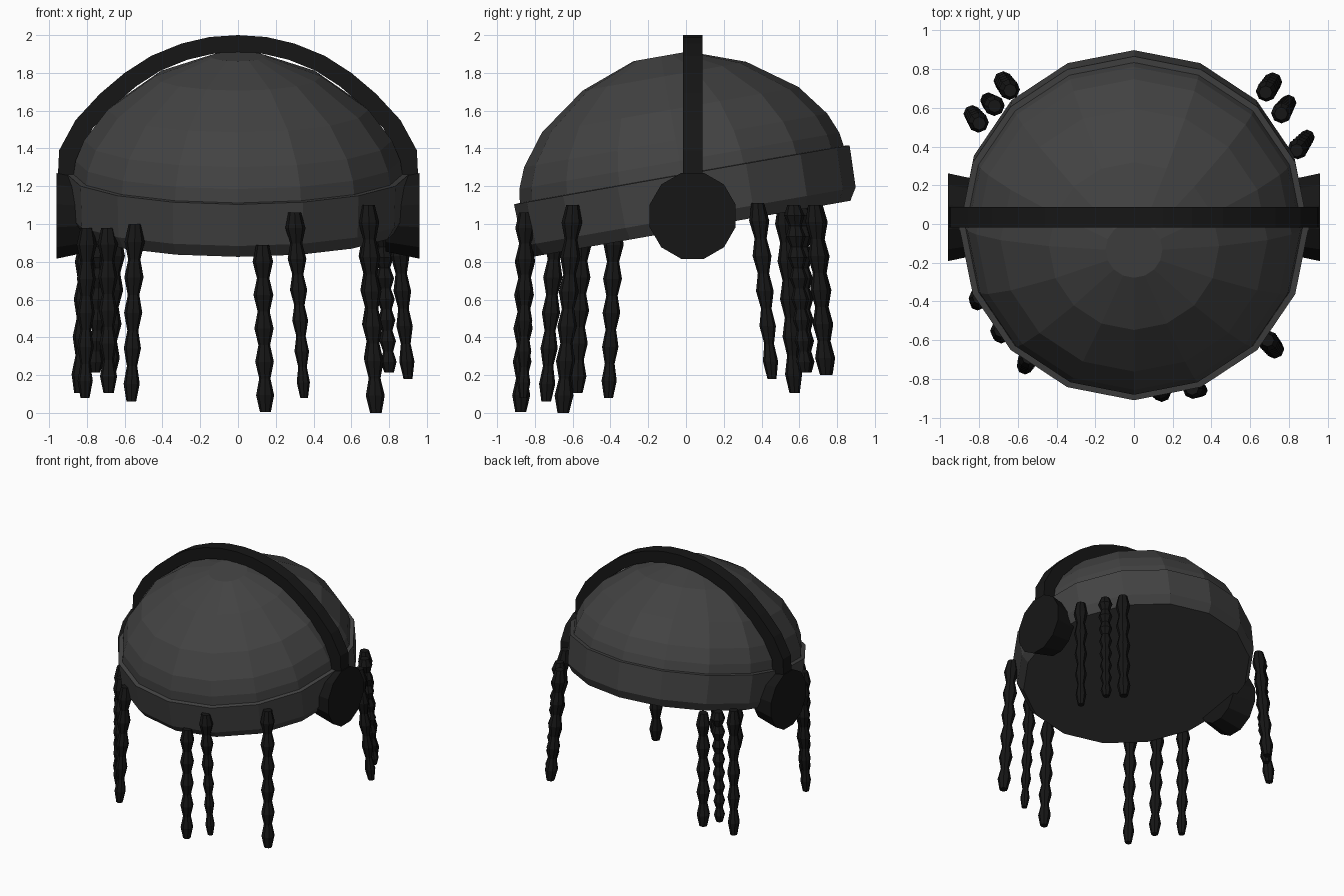
import bpy, bmesh, math
from mathutils import Vector

if "Cube" in bpy.data.objects:
    bpy.data.objects.remove(bpy.data.objects["Cube"])

TILT = math.radians(10)


def material(name, v):
    m = bpy.data.materials.new(name)
    m.diffuse_color = (v, v, v, 1)
    m.use_nodes = True
    m.node_tree.nodes["Principled BSDF"].inputs["Base Color"].default_value = m.diffuse_color
    return m


CLOTH = material("dark_grey", 0.055)
BLACK = material("near_black", 0.008)


def loft(name, rings, mat, closed=False):
    """Skin a list of equal-sized point rings, capping the ends."""
    bm = bmesh.new()
    vs = [[bm.verts.new(p) for p in ring] for ring in rings]
    n = len(vs[0])
    for a, b in zip(vs, vs[1:]):
        for i in range(n):
            j = (i + 1) % n
            bm.faces.new((a[i], a[j], b[j], b[i]))
    bm.faces.new(vs[0][::-1])
    bm.faces.new(vs[-1])
    bmesh.ops.recalc_face_normals(bm, faces=bm.faces)
    me = bpy.data.meshes.new(name)
    bm.to_mesh(me)
    bm.free()
    me.materials.append(mat)
    ob = bpy.data.objects.new(name, me)
    bpy.context.collection.objects.link(ob)
    return ob


def tilted_ring(r, n, sides=16):
    """Ring around the tilted cap axis at height n."""
    pts = []
    for i in range(sides):
        a = 2 * math.pi * i / sides
        u = 0.197 + r * math.sin(a)
        pts.append((r * math.cos(a),
                    u * math.cos(TILT) - n * math.sin(TILT),
                    u * math.sin(TILT) + n * math.cos(TILT)))
    return pts


# Cap: brim band and dome
loft("cap_band", [tilted_ring(r, n) for r, n in
     [(0.855, 0.955), (0.895, 1.02), (0.902, 1.245), (0.86, 1.248)]], CLOTH)
loft("cap_dome", [tilted_ring(r, n) for r, n in
     [(0.872, 1.235), (0.86, 1.32), (0.815, 1.43), (0.69, 1.595),
      (0.44, 1.775), (0.147, 1.882)]], CLOTH)

# Headphone band: rectangular section swept over the arch
half = [(0.957, 1.18), (0.947, 1.39), (0.86, 1.55), (0.73, 1.69), (0.6, 1.8),
        (0.46, 1.89), (0.3, 1.955), (0.15, 1.99)]
arch = half + [(0, 2.0)] + [(-x, z) for x, z in reversed(half)]
sections = []
for x, z in arch:
    xi, zi = x * 0.894, 1.15 + (z - 1.15) * 0.894
    sections.append([(x, -0.017, z), (x, 0.087, z), (xi, 0.087, zi), (xi, -0.017, zi)])
loft("headphone_band", sections, BLACK)

# Ear cups: twelve-sided, slightly flared outwards
for side, sx in (("left", -1), ("right", 1)):
    rings = []
    for x, r in ((0.78, 0.195), (0.962, 0.235)):
        rings.append([(sx * x,
                       0.035 + r * math.cos(math.pi * (2 * i + 1) / 12),
                       1.043 + r * math.sin(math.pi * (2 * i + 1) / 12))
                      for i in range(12)])
    loft(side + "_ear_cup", rings, BLACK)


def lock(name, top, bottom, beads=5, taper=0.85):
    """Hanging hair lock with alternating bulges and necks."""
    top, bottom = Vector(top), Vector(bottom)
    steps = 2 * beads
    rings = []
    for k in range(steps + 1):
        t = k / steps
        c = top.lerp(bottom, t)
        r = 0.055 if k % 2 else 0.034
        r *= 1 + (taper - 1) * t
        rings.append([(c.x + r * math.cos(math.pi * i / 4),
                       c.y + r * math.sin(math.pi * i / 4), c.z)
                      for i in range(8)])
    loft(name, rings, BLACK)


# Hair locks in four groups of three
locks = {
    "front_right": [((0.13, -0.85, 0.89), (0.145, -0.875, 0.005), 5, 0.85),
                    ((0.30, -0.85, 1.06), (0.35, -0.86, 0.08), 6, 0.6),
                    ((0.69, -0.60, 1.10), (0.73, -0.65, 0.0), 6, 0.9)],
    "front_left": [((-0.545, -0.69, 1.0), (-0.565, -0.74, 0.06), 5, 0.75),
                   ((-0.69, -0.55, 0.98), (-0.685, -0.575, 0.105), 5, 0.8),
                   ((-0.80, -0.38, 0.98), (-0.81, -0.41, 0.08), 5, 0.7)],
    "back_left": [((-0.64, 0.69, 1.10), (-0.68, 0.745, 0.20), 5, 0.9),
                  ((-0.72, 0.61, 1.10), (-0.755, 0.64, 0.215), 8, 0.75),
                  ((-0.80, 0.52, 1.10), (-0.84, 0.575, 0.105), 5, 0.8)],
    "back_right": [((0.68, 0.68, 1.10), (0.72, 0.74, 0.20), 5, 0.9),
                   ((0.76, 0.57, 1.10), (0.80, 0.63, 0.215), 8, 0.75),
                   ((0.84, 0.38, 1.11), (0.90, 0.455, 0.18), 5, 0.7)],
}
for group, items in locks.items():
    for i, args in enumerate(items, 1):
        lock(f"{group}_lock_{i}", *args)
